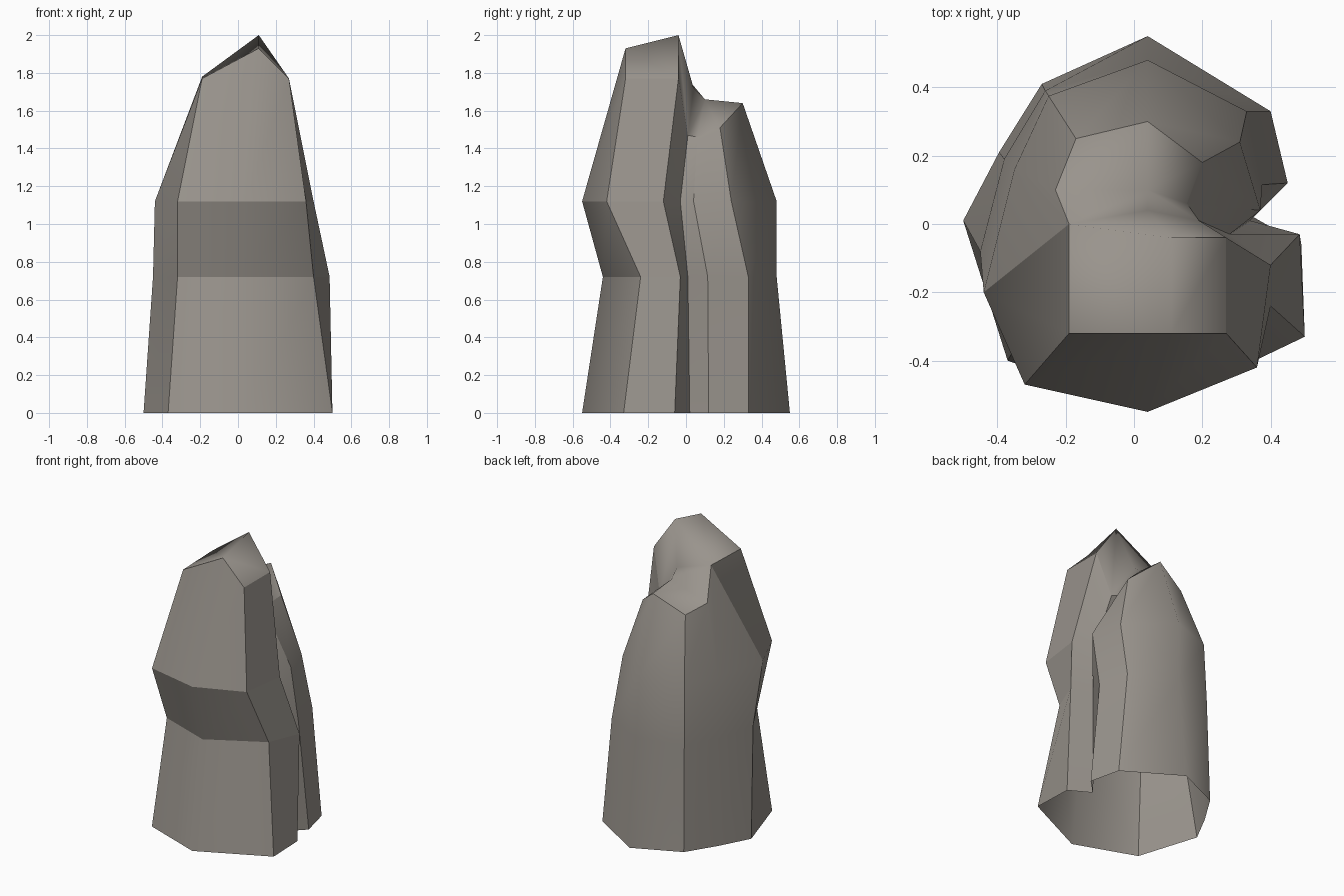
import bpy, bmesh

if "Cube" in bpy.data.objects:
    bpy.data.objects.remove(bpy.data.objects["Cube"])

# Cross-section loops, counter-clockwise from the front middle:
# front, front right, right, groove, spur, back right, back, back left, left back, left, front left
LEVELS = [
    (0.00, [(.04, -.55), (.5, -.33), (.49, -.06), (.35, .02), (.45, .12), (.4, .33),
            (.04, .55), (-.27, .41), (-.395, .21), (-.5, .01), (-.37, -.4)]),
    (0.72, [(.04, -.44), (.4, -.24), (.485, -.03), (.34, .01), (.375, .115), (.33, .33),
            (.04, .48), (-.26, .39), (-.38, .19), (-.45, -.08), (-.32, -.31)]),
    (1.12, [(.04, -.55), (.36, -.42), (.4, -.12), (.28, -.03), (.37, .04), (.31, .24),
            (.04, .48), (-.25, .375), (-.35, .16), (-.44, -.2), (-.32, -.47)]),
]
# Uneven top rim, one point per column
RIM = [(.11, -.32, 1.93), (.27, -.32, 1.77), (.27, -.04, 1.77), (.19, .01, 1.47), (.155, .06, 1.46),
       (.2, .18, 1.51), (.04, .3, 1.64), (-.17, .25, 1.53), (-.23, .1, 1.57),
       (-.19, 0, 1.78), (-.19, -.32, 1.77)]

bm = bmesh.new()
loops = [[bm.verts.new((x, y, z)) for x, y in pts] for z, pts in LEVELS]
loops.append([bm.verts.new(p) for p in RIM])
n = len(RIM)

# Side walls (the base stays open)
for lo, hi in zip(loops, loops[1:]):
    for i in range(n):
        j = (i + 1) % n
        bm.faces.new((lo[i], lo[j], hi[j], hi[i]))

# Pointed front cap, steep step and rear shelf
A, B, C, G, D, E, F, H, L, I, K = loops[-1]
P = bm.verts.new((.11, -.04, 2.0))
S = bm.verts.new((.04, .04, 1.72))
M = bm.verts.new((.04, .1, 1.66))
for f in ((A, P, I, K), (A, B, C, P), (P, C, G, S), (G, D, M, S), (D, E, M), (E, F, M),
          (F, H, L, M), (M, L, I, S), (S, I, P)):
    bm.faces.new(f)

bmesh.ops.recalc_face_normals(bm, faces=bm.faces)
top = max(bm.faces, key=lambda f: f.calc_center_median().z)
if top.normal.z < 0:
    bmesh.ops.reverse_faces(bm, faces=bm.faces)


# Soft facets, with crisp corner columns, front ledges and rim
def crisp(a, b):
    edge = bm.edges.get((a, b))
    if edge:
        edge.smooth = False


for f in bm.faces:
    f.smooth = True
for i in (1, 2, 3, 4, 5, 7, 9, 10):
    for lo, hi in zip(loops, loops[1:]):
        crisp(lo[i], hi[i])
for ring in loops[1:3]:
    for i in (-1, 0, 1):
        crisp(ring[i], ring[i + 1])
for i in range(n):
    crisp(loops[-1][i], loops[-1][i - 1])
crisp(P, C)

mesh = bpy.data.meshes.new("rock_spire")
bm.to_mesh(mesh)
bm.free()
rock = bpy.data.objects.new("rock_spire", mesh)
bpy.context.collection.objects.link(rock)

# Stone colour
stone = bpy.data.materials.new("warm_grey_stone")
stone.diffuse_color = (.32, .295, .265, 1)
stone.use_nodes = True
stone.node_tree.nodes["Principled BSDF"].inputs["Base Color"].default_value = stone.diffuse_color
mesh.materials.append(stone)
